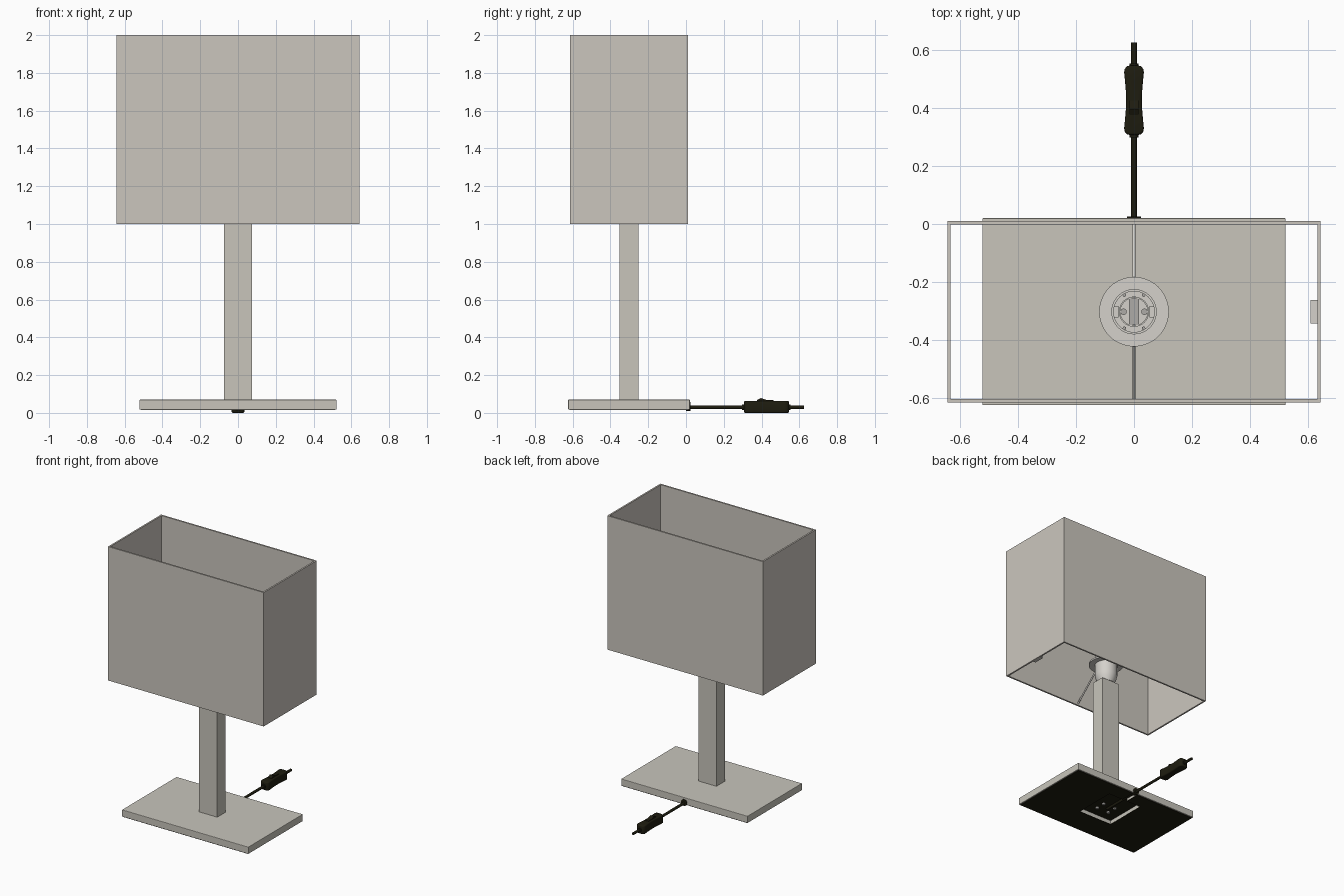
import bpy, bmesh, math
from mathutils import Vector

if "Cube" in bpy.data.objects:
    bpy.data.objects.remove(bpy.data.objects["Cube"])

CY = -0.302  # lamp axis in y


def material(name, col):
    m = bpy.data.materials.new(name)
    m.diffuse_color = (*col, 1)
    m.use_nodes = True
    m.node_tree.nodes["Principled BSDF"].inputs["Base Color"].default_value = m.diffuse_color
    return m


FABRIC = material("shade fabric", (0.60, 0.565, 0.515))
PAINT = material("painted stand", (0.58, 0.56, 0.50))
WHITE = material("white plastic", (0.66, 0.64, 0.60))
METAL = material("grey metal", (0.42, 0.41, 0.39))
BLACK = material("black plastic", (0.013, 0.012, 0.005))


def finish(bm, name, mat, smooth=False):
    bmesh.ops.recalc_face_normals(bm, faces=bm.faces)
    me = bpy.data.meshes.new(name)
    bm.to_mesh(me)
    bm.free()
    ob = bpy.data.objects.new(name, me)
    bpy.context.collection.objects.link(ob)
    me.materials.append(mat)
    if smooth:
        bpy.ops.object.select_all(action='DESELECT')
        ob.select_set(True)
        bpy.context.view_layer.objects.active = ob
        bpy.ops.object.shade_smooth_by_angle(angle=math.radians(35))
    return ob


def box(name, lo, hi, mat, bevel=0):
    bm = bmesh.new()
    bmesh.ops.create_cube(bm, size=1)
    for v in bm.verts:
        v.co = Vector([lo[i] + (v.co[i] + 0.5) * (hi[i] - lo[i]) for i in range(3)])
    if bevel:
        bmesh.ops.bevel(bm, geom=bm.edges[:], offset=bevel, segments=2, affect='EDGES', profile=0.5)
    return finish(bm, name, mat)


def lathe(name, profile, mat, x=0, y=CY, n=40, closed=True):
    """Spin (radius, z) pairs around a vertical axis."""
    bm = bmesh.new()
    rings = []
    for r, z in profile:
        if r == 0:
            rings.append([bm.verts.new((x, y, z))] * n)
        else:
            rings.append([bm.verts.new((x + r * math.cos(2 * math.pi * i / n),
                                        y + r * math.sin(2 * math.pi * i / n), z)) for i in range(n)])
    pairs = list(zip(rings, rings[1:])) + ([(rings[-1], rings[0])] if closed else [])
    for a, b in pairs:
        for i in range(n):
            q = list(dict.fromkeys((a[i], a[(i + 1) % n], b[(i + 1) % n], b[i])))
            if len(q) > 2:
                bm.faces.new(q)
    return finish(bm, name, mat, True)


def rod(name, a, b, r, mat, n=12):
    a, b = Vector(a), Vector(b)
    bm = bmesh.new()
    bmesh.ops.create_cone(bm, cap_ends=True, segments=n, radius1=r, radius2=r, depth=(b - a).length)
    rot = (b - a).to_track_quat('Z', 'Y')
    for v in bm.verts:
        v.co = rot @ v.co + (a + b) / 2
    return finish(bm, name, mat, True)


def prism(name, pts, axis, lo, hi, mat, bevel=0):
    """Extrude an outline along x (points y,z) or z (points x,y)."""
    bm = bmesh.new()
    put = (lambda p, h: (h, *p)) if axis == 'x' else (lambda p, h: (*p, h))
    a = [bm.verts.new(put(p, lo)) for p in pts]
    b = [bm.verts.new(put(p, hi)) for p in pts]
    bm.faces.new(a)
    bm.faces.new(b)
    for i in range(len(pts)):
        j = (i + 1) % len(pts)
        bm.faces.new((a[i], a[j], b[j], b[i]))
    bmesh.ops.recalc_face_normals(bm, faces=bm.faces)
    if bevel:
        rim = [e for e in bm.edges if all(abs(v.co.z - lo) < 1e-5 for v in e.verts)
               or all(abs(v.co.z - hi) < 1e-5 for v in e.verts)]
        bmesh.ops.bevel(bm, geom=rim, offset=bevel, segments=3, affect='EDGES', profile=0.5)
    return finish(bm, name, mat, bevel > 0)


def cut(target, cutter):
    m = target.modifiers.new("recess", 'BOOLEAN')
    m.operation, m.object, m.solver = 'DIFFERENCE', cutter, 'EXACT'
    bpy.context.view_layer.objects.active = target
    bpy.ops.object.modifier_apply(modifier=m.name)


# Rectangular open shade: four walls with thickness
bm = bmesh.new()
loops = []
for (hx, hy), z in (((0.643, 0.313), 1), ((0.643, 0.313), 2), ((0.631, 0.301), 2), ((0.631, 0.301), 1)):
    loops.append([bm.verts.new((sx * hx, CY + sy * hy, z)) for sx, sy in ((-1, -1), (1, -1), (1, 1), (-1, 1))])
for k in range(4):
    a, b = loops[k], loops[(k + 1) % 4]
    for i in range(4):
        bm.faces.new((a[i], a[(i + 1) % 4], b[(i + 1) % 4], b[i]))
finish(bm, "lamp_shade", FABRIC)

# Label clip inside the right wall
prism_pts = [(0.607, CY - 0.04), (0.632, CY - 0.04), (0.632, CY + 0.04), (0.607, CY + 0.04)]
prism("shade_clip", prism_pts, 'z', 1.002, 1.025, WHITE)
for i in range(3):
    x = 0.612 + i * 0.006
    box("clip_rib", (x, CY - 0.038, 1.025), (x + 0.003, CY + 0.038, 1.03), WHITE)

# Base plate with a recess and cord channel underneath, black pad below
base = box("base", (-0.522, -0.624, 0.018), (0.522, 0.02, 0.07), PAINT, 0.003)
pad = box("base_pad", (-0.514, -0.616, 0.014), (0.514, 0.012, 0.019), BLACK)
for lo, hi in (((-0.14, -0.42, 0), (0.14, -0.1, 0.048)), ((-0.02, -0.2, 0), (0.02, 0.05, 0.044))):
    cutter = box("recess_cutter", lo, hi, BLACK)
    cut(base, cutter)
    cut(pad, cutter)
    bpy.data.objects.remove(cutter)
box("recess_lining", (-0.139, -0.419, 0.044), (0.139, -0.101, 0.049), BLACK)
box("channel_lining", (-0.019, -0.101, 0.04), (0.019, 0.018, 0.045), BLACK)
for sx in (-1, 1):
    for sy in (-1, 1):
        lathe("base_screw", [(0, 0.032), (0.011, 0.034), (0.013, 0.045), (0, 0.045)], METAL,
              sx * 0.05, CY + sy * 0.035, 16, False)

# Post
box("post", (-0.075, CY - 0.05, 0.07), (0.075, CY + 0.05, 1.04), PAINT)

# Lamp socket: hollow cup with contact details
lathe("socket", [(0, 1.04), (0.055, 1.04), (0.07, 1.07), (0.078, 1.10), (0.078, 1.25), (0.07, 1.25),
                 (0.07, 1.13), (0, 1.13)], WHITE, closed=False)
lathe("socket_insert", [(0, 1.13), (0.052, 1.13), (0.052, 1.145), (0.047, 1.145), (0.047, 1.135), (0, 1.135)],
      WHITE, closed=False)
box("contact_strip", (-0.018, CY - 0.045, 1.13), (0.018, CY + 0.045, 1.142), METAL)
for s in (-1, 1):
    lathe("socket_rivet", [(0, 1.13), (0.011, 1.13), (0.011, 1.144), (0, 1.144)], METAL, s * 0.036, CY, 16, False)
    box("socket_tab", (s * 0.062 - 0.008, CY - 0.02, 1.13), (s * 0.062 + 0.008, CY + 0.02, 1.20), WHITE)
    for t in (-1, 1):
        lathe("socket_pin", [(0, 1.13), (0.006, 1.13), (0.006, 1.15), (0, 1.15)], METAL,
              s * 0.033, CY + t * 0.057, 10, False)

# Shade carrier: flange ring and two sloping spokes to the lower rim
lathe("shade_ring", [(0.076, 1.185), (0.12, 1.185), (0.12, 1.197), (0.076, 1.197)], WHITE)
for s in (-1, 1):
    rod("shade_spoke", (0, CY + s * 0.112, 1.188), (0, CY + s * 0.303, 1.015), 0.006, WHITE)

# Cord with grommet
rod("cord", (0, -0.29, 0.03), (0, 0.625, 0.03), 0.0095, BLACK, 16)
rod("cord_grommet", (0, 0.0, 0.033), (0, 0.025, 0.033), 0.024, BLACK, 24)

# Inline switch: waisted body, wider at both ends, with a rocker on top
half = [(0.012, 0.306), (0.024, 0.309), (0.032, 0.318), (0.034, 0.33), (0.031, 0.36), (0.028, 0.395),
        (0.027, 0.426)]
right = half + [(x, 0.852 - y) for x, y in reversed(half[:-1])]
outline = right + [(-x, y) for x, y in reversed(right)]
prism("switch_body", outline, 'z', 0.0, 0.064, BLACK, 0.008)
prism("switch_rocker", [(0.375, 0.058), (0.375, 0.067), (0.396, 0.079), (0.426, 0.069), (0.462, 0.067),
                        (0.462, 0.058)], 'x', -0.015, 0.015, BLACK)
for s in (-1, 1):
    y = 0.426 + s * 0.121
    rod("switch_cord_collar", (0, y - 0.008, 0.03), (0, y + 0.006, 0.03), 0.015, BLACK, 16)
